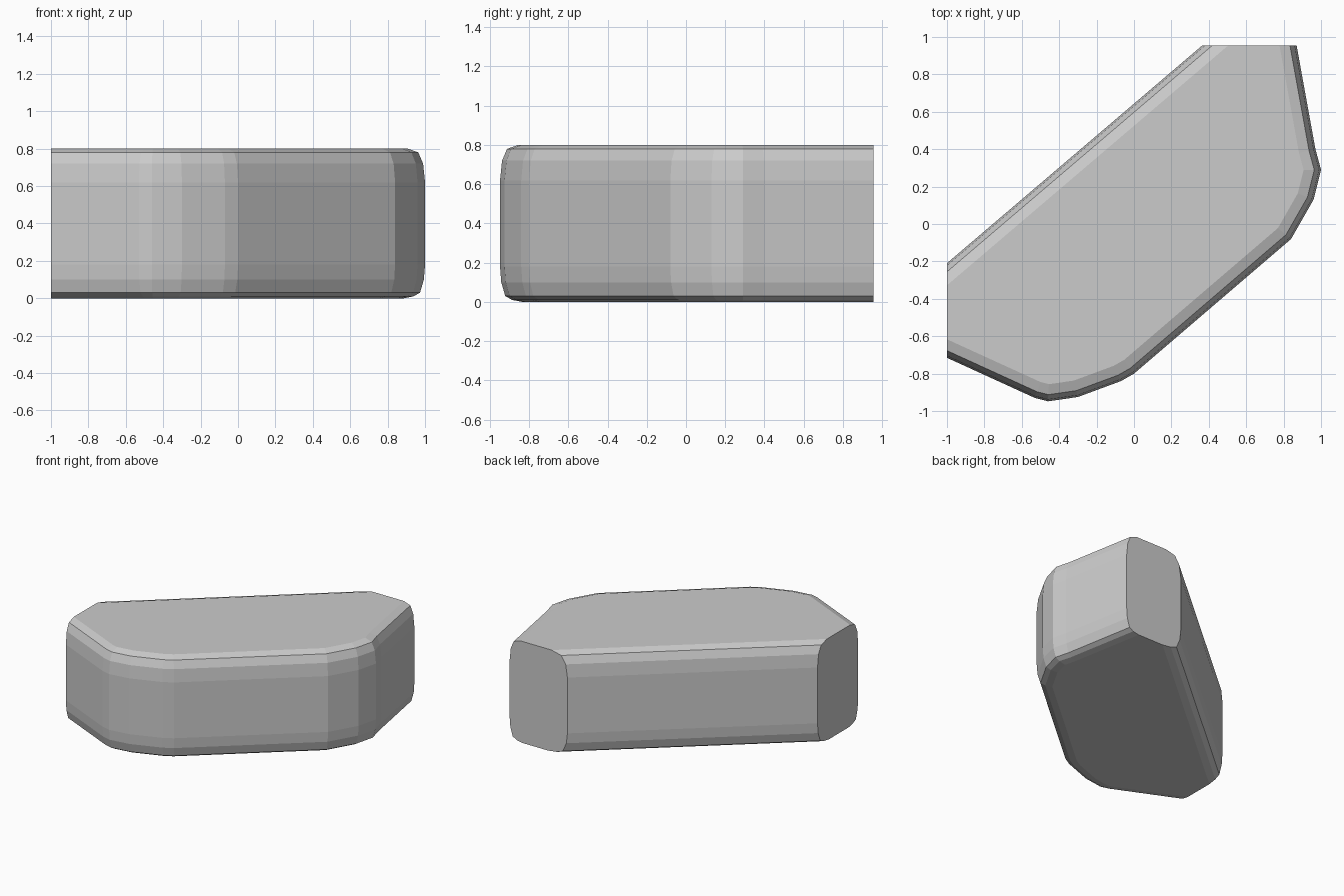
import bpy, bmesh
from mathutils import Vector

if "Cube" in bpy.data.objects:
    bpy.data.objects.remove(bpy.data.objects["Cube"])

# Plan outline, counter-clockwise, running past the two cut ends
OUTLINE = [(-1.2, -0.624), (-0.53, -0.93), (-0.46, -0.948), (-0.3, -0.925), (-0.07, -0.84),
           (0.0, -0.8), (0.84, -0.08), (0.96, 0.13), (1.0, 0.29), (0.97, 0.4),
           (0.834, 1.15), (0.594, 1.15), (-1.2, -0.38)]
# Edge profile: height, inset
PROFILE = [(0, 0.11), (0.01, 0.06), (0.03, 0.026), (0.1, 0.006), (0.18, 0), (0.62, 0),
           (0.72, 0.01), (0.78, 0.035), (0.8, 0.09)]


def inset(points, d):
    """Mitred inward offset of a convex outline."""
    pts = [Vector(p) for p in points]
    result = []
    for i, p in enumerate(pts):
        a = (p - pts[i - 1]).normalized()
        b = (pts[(i + 1) % len(pts)] - p).normalized()
        n1, n2 = Vector((-a.y, a.x)), Vector((-b.y, b.x))
        result.append(p + (n1 + n2) * d / (1 + n1.dot(n2)))
    return result


# Stacked rings joined into a soft-edged slab
bm = bmesh.new()
rings = [[bm.verts.new((p.x, p.y, z)) for p in inset(OUTLINE, d)] for z, d in PROFILE]
n = len(OUTLINE)
for low, high in zip(rings, rings[1:]):
    for i in range(n):
        j = (i + 1) % n
        bm.faces.new((low[i], low[j], high[j], high[i]))
bm.faces.new(rings[0][::-1])
bm.faces.new(rings[-1])

# Flat cut ends on the left and back
for co, no in (((-1, 0, 0), (-1, 0, 0)), ((0, 0.955, 0), (0, 1, 0))):
    cut = bmesh.ops.bisect_plane(bm, geom=bm.verts[:] + bm.edges[:] + bm.faces[:],
                                 plane_co=co, plane_no=no, clear_outer=True)
    edges = [e for e in cut["geom_cut"] if isinstance(e, bmesh.types.BMEdge)]
    bmesh.ops.edgeloop_fill(bm, edges=edges)
bmesh.ops.recalc_face_normals(bm, faces=bm.faces[:])

mesh = bpy.data.meshes.new("stone_block")
bm.to_mesh(mesh)
bm.free()
bpy.context.collection.objects.link(bpy.data.objects.new("stone_block", mesh))
